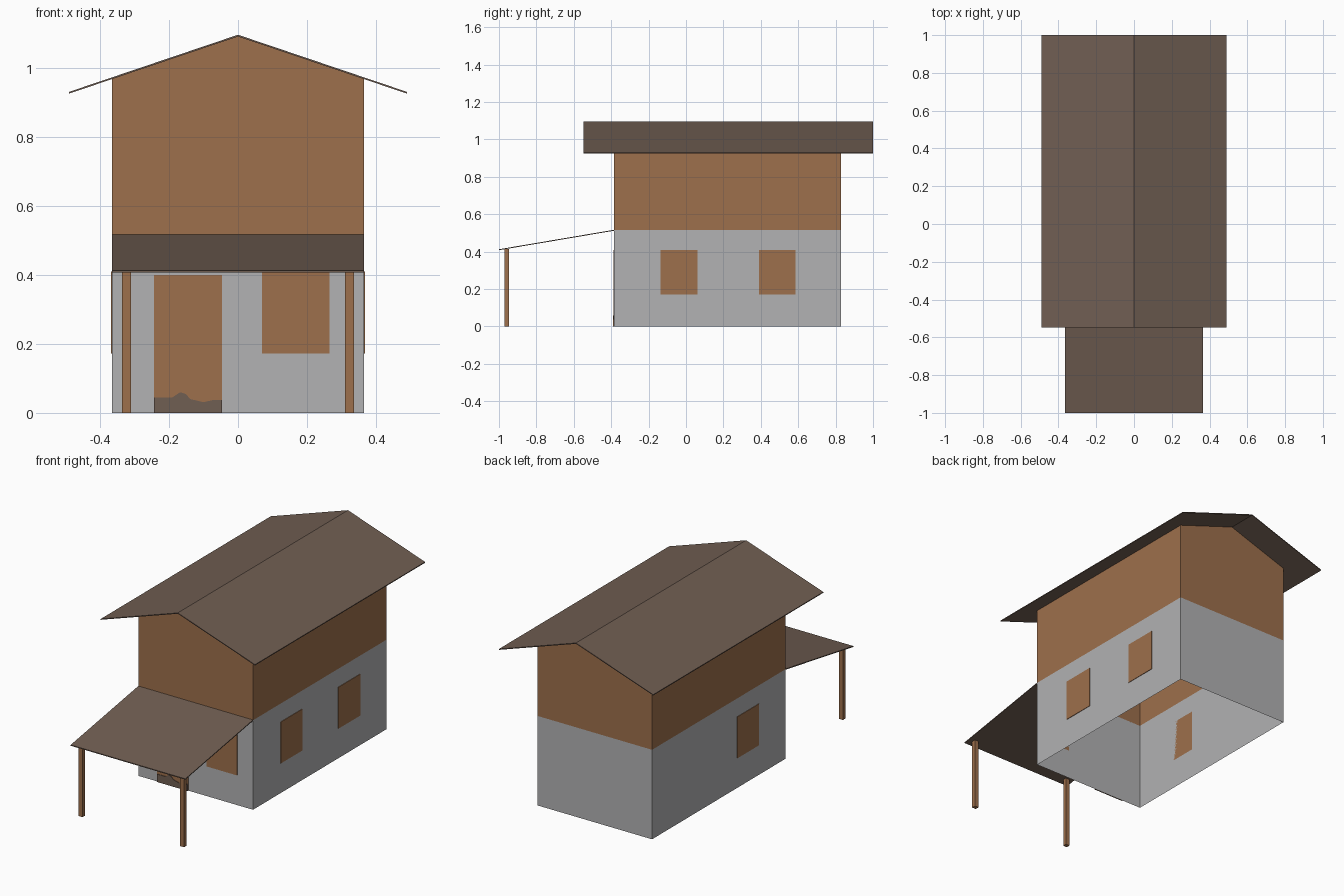
import bpy, bmesh

if "Cube" in bpy.data.objects:
    bpy.data.objects.remove(bpy.data.objects["Cube"])


def mat(name, rgb):
    m = bpy.data.materials.new(name)
    m.diffuse_color = (*rgb, 1)
    m.use_nodes = True
    m.node_tree.nodes["Principled BSDF"].inputs["Base Color"].default_value = m.diffuse_color
    return m


GREY = mat("grey plaster", (0.445, 0.445, 0.452))
WOOD = mat("brown wood", (0.340, 0.160, 0.072))
ROOF = mat("dark roof", (0.162, 0.112, 0.085))


def build(name, verts, faces, *mats):
    me = bpy.data.meshes.new(name)
    me.from_pydata(verts, [], faces)
    for m in mats:
        me.materials.append(m)
    bm = bmesh.new()
    bm.from_mesh(me)
    bmesh.ops.recalc_face_normals(bm, faces=bm.faces)
    bm.to_mesh(me)
    bm.free()
    ob = bpy.data.objects.new(name, me)
    bpy.context.collection.objects.link(ob)
    return ob


def prism(name, profile, offset, m):
    """Solid made by sweeping a closed 3D profile along an offset."""
    n = len(profile)
    far = [tuple(a + b for a, b in zip(p, offset)) for p in profile]
    faces = [tuple(range(n)), tuple(range(2 * n - 1, n - 1, -1))]
    faces += [(i, (i + 1) % n, n + (i + 1) % n, n + i) for i in range(n)]
    return build(name, profile + far, faces, m)


def box(name, x0, x1, y0, y1, z0, z1, m):
    return prism(name, [(x0, y0, z0), (x1, y0, z0), (x1, y1, z0), (x0, y1, z0)],
                 (0, 0, z1 - z0), m)


W, Y0, Y1 = 0.365, -0.385, 0.83      # wall half width, front and back
SPLIT, EAVE, APEX = 0.515, 0.969, 1.092
T = 0.003                            # plate thickness

# Walls: open shell without a floor, grey below and wood above
corners = [(-W, Y0), (W, Y0), (W, Y1), (-W, Y1)]
verts = [(x, y, z) for z in (0, SPLIT, EAVE) for x, y in corners]
verts += [(0, Y0, APEX), (0, Y1, APEX)]
faces = [(i, (i + 1) % 4, 4 + (i + 1) % 4, 4 + i) for i in range(4)]
faces += [(4, 5, 9, 12, 8), (5, 6, 10, 9), (6, 7, 11, 13, 10), (7, 4, 8, 11)]
walls = build("walls", verts, faces, GREY, WOOD)
for p in walls.data.polygons:
    p.material_index = int(p.center.z > SPLIT)

# Gable roof, a thin folded sheet
E, RZ, TH = 0.491, 0.931, 0.005
prism("main_roof", [(-E, -0.547, RZ), (0, -0.547, 1.097), (E, -0.547, RZ),
                    (E, -0.547, RZ - TH), (0, -0.547, 1.097 - TH), (-E, -0.547, RZ - TH)],
      (0, 1.547, 0), ROOF)

# Sloping porch roof
prism("porch_roof", [(-W, Y0, 0.517), (-W, -1, 0.413), (-W, -1, 0.408), (-W, Y0, 0.512)],
      (2 * W, 0, 0), ROOF)

# Porch posts
for side, s in (("left", -1), ("right", 1)):
    a, b = sorted((s * 0.311, s * 0.336))
    box(f"porch_post_{side}", a, b, -0.97, -0.947, 0, 0.415, WOOD)

# Door with a worn dark strip at its foot
box("door", -0.243, -0.047, Y0 - T, Y0, 0, 0.40, WOOD)
edge = [(-0.243, 0.045), (-0.19, 0.045), (-0.168, 0.06), (-0.152, 0.055),
        (-0.138, 0.04), (-0.1, 0.031), (-0.07, 0.038), (-0.047, 0.037)]
strip = [(-0.243, 0)] + edge + [(-0.047, 0)]
prism("door_foot", [(x, Y0 - 2 * T, z) for x, z in strip], (0, T, 0), ROOF)

# Windows: one in front, two on the right, one on the left
box("front_window", 0.07, 0.265, Y0 - T, Y0, 0.172, 0.41, WOOD)
for name, x, y in (("right_window_front", W, -0.135), ("right_window_back", W, 0.39),
                   ("left_window", -W - T, -0.14)):
    box(name, x, x + T, y, y + 0.196, 0.172, 0.41, WOOD)
